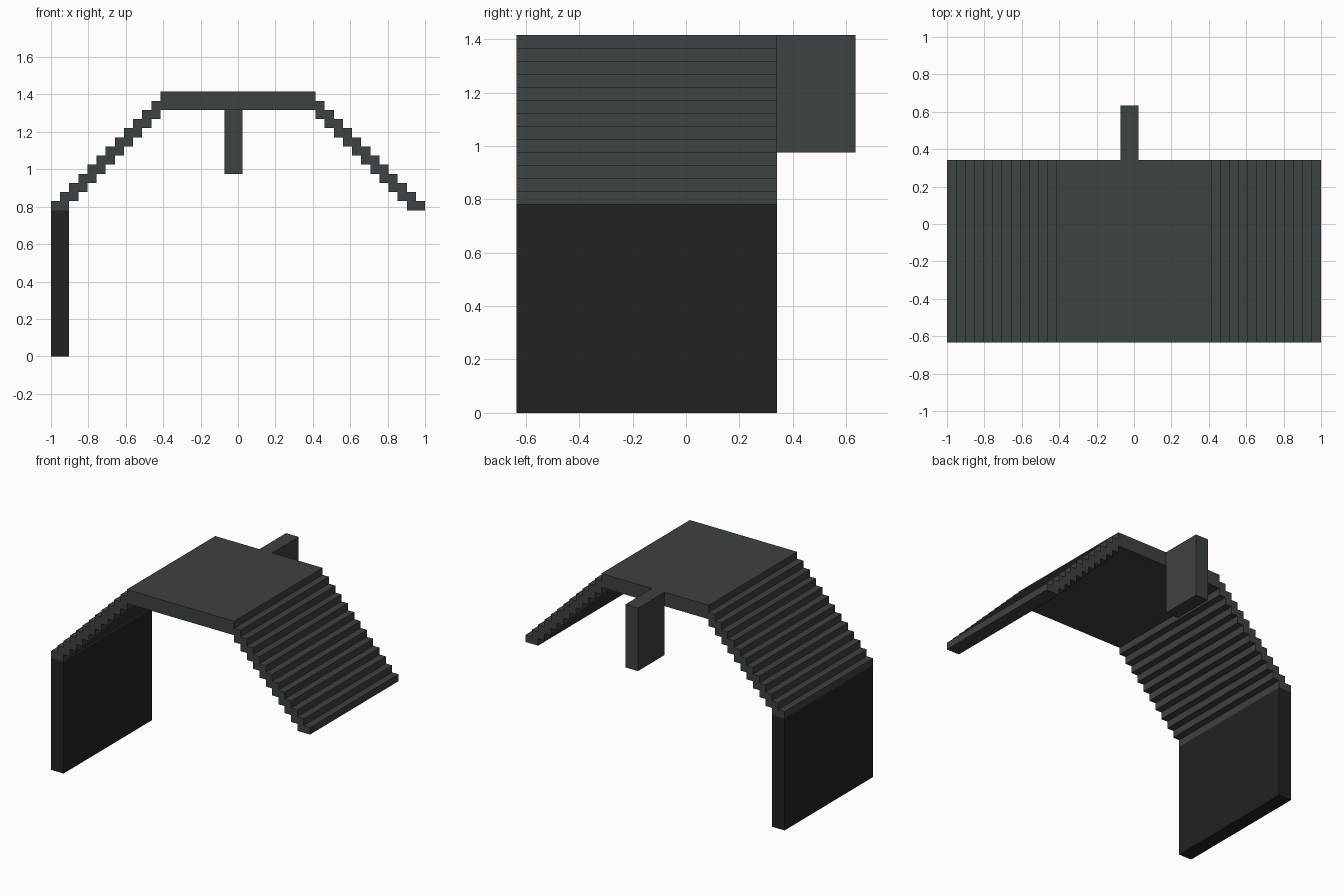
import bpy
import bmesh

cube = bpy.data.objects.get("Cube")
if cube:
    bpy.data.objects.remove(cube, do_unlink=True)

U = 2 / 41                   # grid unit: the model is 41 units wide
FRONT, BACK = -13, 7         # depth range of the main arch
STEPS = 12


def material(name, rgb):
    mat = bpy.data.materials.new(name)
    mat.use_nodes = True
    color = (*rgb, 1)
    mat.diffuse_color = color
    mat.node_tree.nodes["Principled BSDF"].inputs["Base Color"].default_value = color
    return mat


def extrude_profile(name, profile, y0, y1, mat):
    """Extrude an (x, z) outline, given in grid units, from y0 to y1."""
    bm = bmesh.new()
    face = bm.faces.new([bm.verts.new((x * U, y0 * U, z * U)) for x, z in profile])
    moved = bmesh.ops.extrude_face_region(bm, geom=[face])["geom"]
    verts = [v for v in moved if isinstance(v, bmesh.types.BMVert)]
    bmesh.ops.translate(bm, verts=verts, vec=(0, (y1 - y0) * U, 0))
    bmesh.ops.recalc_face_normals(bm, faces=bm.faces)
    mesh = bpy.data.meshes.new(name)
    bm.to_mesh(mesh)
    bm.free()
    mesh.materials.append(mat)
    obj = bpy.data.objects.new(name, mesh)
    bpy.context.collection.objects.link(obj)
    return obj


def box(name, x0, x1, y0, y1, z0, z1, mat):
    return extrude_profile(name, [(x0, z0), (x1, z0), (x1, z1), (x0, z1)], y0, y1, mat)


slate = material("slate grey", (0.046, 0.054, 0.054))
black = material("soft black", (0.016, 0.016, 0.016))

# Stepped arch: one half outline, mirrored to close the profile
outer, inner = [], []
for k in range(STEPS):
    outer += [(20.5 - k, 16 + k), (20.5 - k, 17 + k)]
    if k < STEPS - 1:
        inner += [(18.5 - k, 16 + k), (18.5 - k, 17 + k)]
outer += [(8.5, 28), (8.5, 29)]
half = inner[::-1] + outer
profile = half + [(-x, z) for x, z in reversed(half)]
extrude_profile("stepped_arch", profile, FRONT, BACK, slate)

# Hanging plate behind the arch
box("rear_plate", -1.5, 0.5, BACK, 13, 20, 29, slate)

# Supporting wall under the right flight
box("right_wall", -20.5, -18.5, FRONT, BACK, 0, 16, black)
